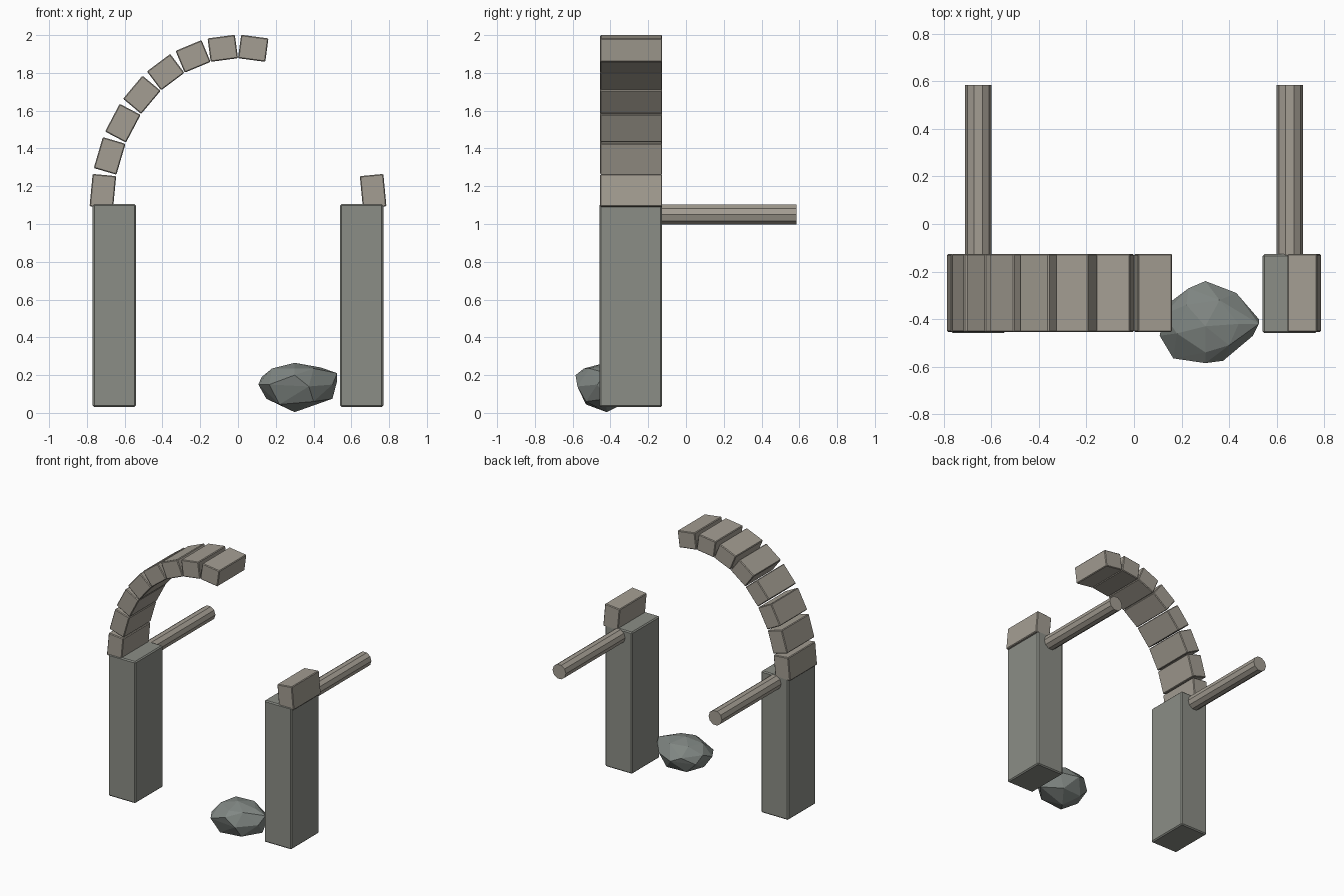
import bpy, bmesh
from math import sin, cos, pi, atan2, hypot
from mathutils import Matrix

if "Cube" in bpy.data.objects:
    bpy.data.objects.remove(bpy.data.objects["Cube"])


def material(name, rgb):
    m = bpy.data.materials.new(name)
    m.diffuse_color = (*rgb, 1)
    m.use_nodes = True
    m.node_tree.nodes["Principled BSDF"].inputs["Base Color"].default_value = m.diffuse_color
    return m


PILLAR = material("pillar_stone", (0.26, 0.27, 0.24))
BLOCK = material("block_stone", (0.37, 0.34, 0.29))
ROCK = material("rock_stone", (0.22, 0.245, 0.23))


def finish(name, bm, mat, matrix=Matrix(), bevel=0):
    bmesh.ops.recalc_face_normals(bm, faces=bm.faces)
    me = bpy.data.meshes.new(name)
    bm.to_mesh(me)
    bm.free()
    me.materials.append(mat)
    ob = bpy.data.objects.new(name, me)
    ob.matrix_world = matrix
    bpy.context.collection.objects.link(ob)
    if bevel:
        mod = ob.modifiers.new("edge_bevel", 'BEVEL')
        mod.width = bevel
        mod.segments = 1
    return ob


def box(name, loc, size, mat, tilt=0, bevel=0.005):
    bm = bmesh.new()
    bmesh.ops.create_cube(bm, size=1)
    bmesh.ops.scale(bm, vec=size, verts=bm.verts)
    finish(name, bm, mat, Matrix.Translation(loc) @ Matrix.Rotation(tilt, 4, 'Y'), bevel)


# Pillars and the ten-sided rods running back from them
for side, s in (("left", -1), ("right", 1)):
    box(side + "_pillar", (s * 0.655, -0.2925, 0.568), (0.228, 0.333, 1.075), PILLAR, bevel=0.008)
    bm = bmesh.new()
    bmesh.ops.create_cone(bm, cap_ends=True, segments=10, radius1=0.056, radius2=0.056, depth=0.715)
    # Put a vertex on each side of the rod, then lay it along y
    v = bm.verts[:][0].co
    turn = Matrix.Rotation(-atan2(v.y, v.x), 4, 'Z')
    finish(side + "_rod", bm, BLOCK,
           Matrix.Translation((s * 0.655, 0.2275, 1.05)) @ Matrix.Rotation(pi / 2, 4, 'X') @ turn)

# Broken elliptical arch: 14 block positions, most of the right side fallen away
A, B, Z0, N = 0.72, 0.8585, 1.077, 14
step = pi / N
for i in (0, 6, 7, 8, 9, 10, 11, 12, 13):
    t = (i + 0.5) * step
    length = 0.9 * step * hypot(A * sin(t), B * cos(t))
    tilt = atan2(B * cos(t), A * sin(t))
    box(f"arch_block_{i + 1}", (A * cos(t), -0.29, Z0 + B * sin(t)),
        (length, 0.328, 0.125), BLOCK, tilt)

# Fallen faceted rock
points = [
    (.30, -.43, .265), (.44, -.42, .24), (.36, -.32, .24), (.22, -.34, .245),
    (.18, -.46, .235), (.30, -.54, .235), (.40, -.51, .235),
    (.525, -.42, .21), (.525, -.40, .17), (.50, -.47, .15), (.375, -.575, .14),
    (.30, -.585, .20), (.165, -.565, .15), (.108, -.47, .15), (.125, -.38, .19),
    (.15, -.33, .13), (.30, -.24, .15), (.43, -.29, .16), (.23, -.27, .18),
    (.50, -.42, .075), (.40, -.53, .06), (.22, -.53, .045), (.15, -.43, .075),
    (.22, -.32, .06), (.38, -.31, .06), (.30, -.42, .004)]
bm = bmesh.new()
for p in points:
    bm.verts.new(p)
hull = bmesh.ops.convex_hull(bm, input=bm.verts[:])
loose = [v for v in bm.verts if not v.link_faces]
bmesh.ops.delete(bm, geom=loose, context='VERTS')
finish("fallen_rock", bm, ROCK)
